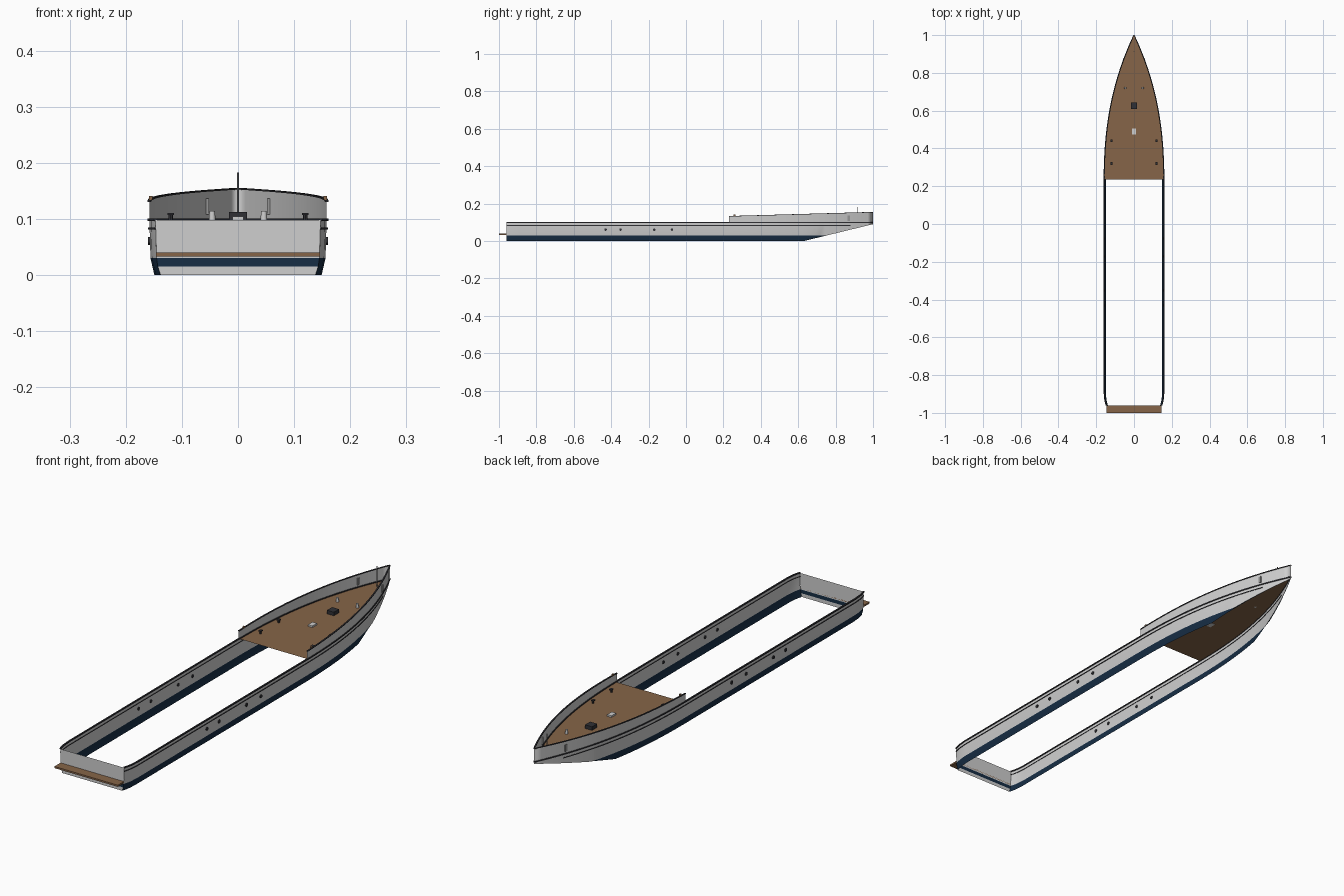
import bpy, bmesh
from math import pi

old = bpy.data.objects.get("Cube")
if old:
    bpy.data.objects.remove(old)


def material(name, rgb):
    m = bpy.data.materials.new(name)
    m.use_nodes = True
    m.diffuse_color = (*rgb, 1)
    m.node_tree.nodes["Principled BSDF"].inputs["Base Color"].default_value = (*rgb, 1)
    return m


WHITE = material("hull light grey", (0.62, 0.62, 0.62))
NAVY = material("navy blue", (0.008, 0.026, 0.058))
WOOD = material("deck brown", (0.24, 0.13, 0.065))
DARK = material("dark grey", (0.03, 0.03, 0.035))
STEEL = material("steel grey", (0.3, 0.3, 0.3))

STERN, BREAK, DECK, BEAM = -0.96, 0.23, 0.098, 0.158


def half(y):
    """Half width of the hull at deck level."""
    if y < -0.89:
        return BEAM - 0.011 * ((-0.89 - y) / 0.07) ** 2
    if y > 0.2:
        return BEAM * (1 - ((y - 0.2) / 0.8) ** 2.4)
    return BEAM


def keel(y):
    """Lower edge of the hull, rising to the stem."""
    return max(0, (y - 0.63) * 0.09 / 0.37)


def bulwark_top(y):
    return 0.132 + 0.022 * (y - BREAK) / (1 - BREAK)


def stations(y0, y1):
    ys = [STERN, -0.945, -0.925, -0.89, 0.63, 0.7533, y0, y1]
    ys += [0.2 + 0.8 * i / 28 for i in range(29)]
    return sorted({round(y, 4) for y in ys if y0 <= y <= y1})


def finish(name, bm, mats, mirror=False, smooth=True):
    bmesh.ops.remove_doubles(bm, verts=bm.verts, dist=0.00005)
    bmesh.ops.recalc_face_normals(bm, faces=bm.faces)
    me = bpy.data.meshes.new(name)
    bm.to_mesh(me)
    bm.free()
    for m in mats:
        me.materials.append(m)
    ob = bpy.data.objects.new(name, me)
    bpy.context.collection.objects.link(ob)
    if mirror:
        mod = ob.modifiers.new("Mirror", 'MIRROR')
        mod.merge_threshold = 0.0001
    if smooth:
        bpy.ops.object.select_all(action='DESELECT')
        ob.select_set(True)
        bpy.context.view_layer.objects.active = ob
        bpy.ops.object.shade_smooth_by_angle(angle=pi / 6)
    return ob


def loft(name, y0, y1, section, mats, closed=False):
    """Join the section points (x, z) found at each station, mirrored in x."""
    bm = bmesh.new()
    rows = [[bm.verts.new((max(0, x), y, z)) for x, z in section(y)] for y in stations(y0, y1)]
    n = len(rows[0])
    for a, b in zip(rows, rows[1:]):
        for i in range(n if closed else n - 1):
            j = (i + 1) % n
            f = bm.faces.new((a[i], b[i], b[j], a[j]))
            f.material_index = min(i, len(mats) - 1)
    if closed:
        bm.faces.new(rows[0])
        bm.faces.new(rows[-1])
    return finish(name, bm, mats, mirror=True)


def strip(name, y0, y1, height, w, h, mat):
    """Rectangular moulding following the hull side."""
    def section(y):
        x, z = half(y), height(y)
        return [(x - w, z - h), (x + w, z - h), (x + w, z + h), (x - w, z + h)]
    return loft(name, y0, y1, section, [mat], closed=True)


def box(name, centre, size, mat, mirror=False):
    bm = bmesh.new()
    bmesh.ops.create_cube(bm, size=1)
    for v in bm.verts:
        v.co = [c + s * k for c, s, k in zip(centre, size, v.co)]
    return finish(name, bm, [mat], mirror, smooth=False)


def post(name, x, y, z0, z1, r, mat, r2=None, mirror=True):
    bm = bmesh.new()
    bmesh.ops.create_cone(bm, cap_ends=True, segments=12, radius1=r,
                          radius2=r if r2 is None else r2, depth=z1 - z0)
    bmesh.ops.translate(bm, verts=bm.verts, vec=(x, y, (z0 + z1) / 2))
    return finish(name, bm, [mat], mirror)


# Hull sides: navy below, light grey above, open at the bottom
def hull_section(y):
    points = []
    for level, inset in ((0, 0.009), (0.03, 0.002), (0.1, 0)):
        points.append((half(y) - inset * half(y) / BEAM, max(level, keel(y))))
    return points


loft("hull_side", STERN, 1, hull_section, [NAVY, WHITE])

# Transom with its navy band
bm = bmesh.new()
edge = half(STERN)
levels = [(0, edge - 0.009), (0.015, edge - 0.004), (0.03, edge - 0.002), (0.098, edge)]
rows = [[bm.verts.new((s * x, STERN, z)) for s in (-1, 1)] for z, x in levels]
for i, (a, b) in enumerate(zip(rows, rows[1:])):
    bm.faces.new((a[0], a[1], b[1], b[0])).material_index = int(i == 1)
finish("transom", bm, [WHITE, NAVY], smooth=False)

# Swim platform
box("stern_platform", (0, -0.98, 0.037), (0.292, 0.04, 0.007), WOOD)

# Foredeck
loft("foredeck", BREAK + 0.005, 1, lambda y: [(0, 0.097), (half(y) - 0.0005, 0.097)], [WOOD])

# Raised bulwark around the bow and its cap
loft("bulwark", BREAK, 1, lambda y: [(half(y), 0.1), (half(y), bulwark_top(y))], [WHITE])
strip("bulwark_cap", BREAK, 1, bulwark_top, 0.003, 0.0015, DARK)

# Rubbing strakes
strip("upper_strake", STERN, 1, lambda y: 0.0985, 0.003, 0.0025, DARK)
strip("lower_strake", STERN, 0.88, lambda y: 0.083, 0.002, 0.0015, DARK)

# Portholes
for y in (-0.43, -0.35, -0.17, -0.075):
    bm = bmesh.new()
    bmesh.ops.create_cone(bm, cap_ends=True, segments=12, radius1=0.007, radius2=0.007, depth=0.006)
    for v in bm.verts:
        v.co = (BEAM - 0.0005 + v.co.z, y + v.co.x, 0.061 + v.co.y)
    finish("porthole", bm, [DARK], mirror=True)

# Deck fittings
box("deck_hatch", (0, 0.625, 0.1045), (0.032, 0.034, 0.015), DARK)
box("deck_locker", (0, 0.49, 0.1), (0.02, 0.03, 0.008), WHITE)
post("deck_vent", 0.046, 0.72, 0.097, 0.114, 0.006, WHITE, 0.005)
for y in (0.32, 0.44):
    post("bollard", 0.12, y, 0.097, 0.11, 0.004, DARK)
    box("bollard_head", (0.12, y, 0.109), (0.011, 0.014, 0.004), DARK, True)
post("bow_staff", 0, 0.915, 0.097, 0.183, 0.0015, STEEL, mirror=False)

# Rail ends and hawse plates on the bulwark
box("rail_end_light", (half(0.26) - 0.002, 0.26, 0.137), (0.006, 0.01, 0.007), WOOD, True)
box("hawse_plate", (half(0.87), 0.87, 0.122), (0.006, 0.012, 0.028), STEEL, True)
